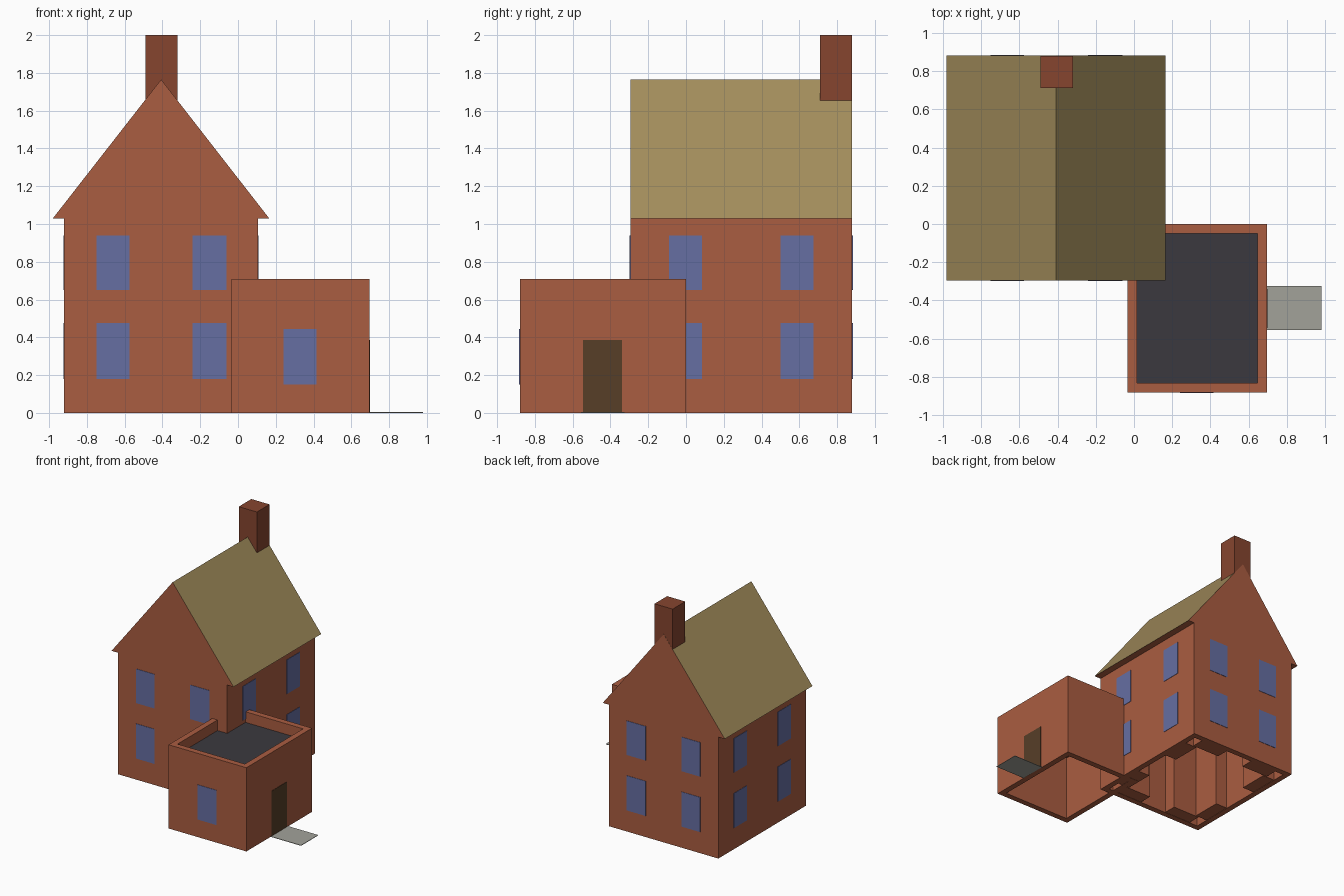
import bpy, bmesh

cube = bpy.data.objects.get("Cube")
if cube:
    bpy.data.objects.remove(cube, do_unlink=True)


def material(name, hex_code):
    """Flat colour given as an sRGB hex string."""
    rgb = [int(hex_code[i:i + 2], 16) / 255 for i in (0, 2, 4)]
    lin = [c / 12.92 if c < 0.04 else ((c + 0.055) / 1.055) ** 2.4 for c in rgb]
    mat = bpy.data.materials.new(name)
    mat.use_nodes = True
    mat.diffuse_color = (*lin, 1)
    mat.node_tree.nodes["Principled BSDF"].inputs["Base Color"].default_value = (*lin, 1)
    return mat


BRICK = material("brick", "AA5D41")
CHIMNEY = material("dark_brick", "86452F")
ROOF = material("roof_tan", "A38D5C")
GLASS = material("window_blue", "666EA2")
DOOR = material("door_brown", "573E27")
FLAT = material("flat_roof_charcoal", "3B393F")
STONE = material("path_grey", "A2A29A")


def finish(name, bm, *mats):
    bmesh.ops.recalc_face_normals(bm, faces=bm.faces)
    mesh = bpy.data.meshes.new(name)
    bm.to_mesh(mesh)
    bm.free()
    for m in mats:
        mesh.materials.append(m)
    obj = bpy.data.objects.new(name, mesh)
    bpy.context.collection.objects.link(obj)
    return obj


def box_mesh(xs, ys, zs):
    bm = bmesh.new()
    bmesh.ops.create_cube(bm, size=1)
    for v in bm.verts:
        v.co = [r[0] if c < 0 else r[1] for c, r in zip(v.co, (xs, ys, zs))]
    return bm


def box(name, mat, xs, ys, zs):
    return finish(name, box_mesh(xs, ys, zs), mat)


def pocket(bm, side, wall, depth):
    """Sink the top (side 1) or bottom (side -1) face, leaving a rim."""
    bm.normal_update()
    face = max(bm.faces, key=lambda f: f.normal.z * side)
    bmesh.ops.inset_region(bm, faces=[face], thickness=wall)
    floor = bmesh.ops.extrude_discrete_faces(bm, faces=[face])["faces"][0]
    for v in floor.verts:
        v.co.z -= side * depth
    return floor


# Main dimensions
HX, HY, EAVE = (-0.92, 0.105), (-0.295, 0.88), 1.03
AX, AY, PARAPET = (-0.035, 0.695), (-0.88, 0.0), 0.71
WALL, PLATE = 0.07, 0.003

# House walls, open underneath
bm = box_mesh(HX, HY, (0, EAVE))
pocket(bm, -1, WALL, EAVE - 0.03)
finish("house_walls", bm, BRICK)

# Gable roof: tan slopes, brick gable ends and eave undersides
bm = bmesh.new()
profile = [(-0.98, EAVE), (0.165, EAVE), (-0.407, 1.765)]
end = bm.faces.new([bm.verts.new((x, HY[0], z)) for x, z in profile])
ext = bmesh.ops.extrude_face_region(bm, geom=[end])["geom"]
for v in ext:
    if isinstance(v, bmesh.types.BMVert):
        v.co.y = HY[1]
bmesh.ops.recalc_face_normals(bm, faces=bm.faces)
for f in bm.faces:
    f.material_index = 1 if f.normal.z > 0.1 else 0
finish("gable_roof", bm, BRICK, ROOF)

# Chimney
box("chimney", CHIMNEY, (-0.49, -0.32), (0.71, HY[1] - 0.001), (1.18, 2.0))

# Extension with parapet and sunken flat roof, open underneath
bm = box_mesh(AX, AY, (0, PARAPET))
pocket(bm, 1, WALL, 0.09).material_index = 1
pocket(bm, -1, WALL, PARAPET - 0.15)
finish("extension_walls", bm, BRICK, FLAT)


def plate(name, mat, axis, at, side, span, zs):
    """Thin panel lying on a wall; axis is the wall's normal."""
    depth = sorted((at - side * PLATE, at + side * PLATE))
    xs, ys = (depth, span) if axis == "x" else (span, depth)
    return box(name, mat, xs, ys, zs)


# House windows and the inner piers behind each column of them
for axis, ends, columns in (("y", HY, ((-0.75, -0.575), (-0.24, -0.06))),
                            ("x", HX, ((-0.09, 0.085), (0.5, 0.675)))):
    for at, side, label in zip(ends, (-1, 1), ("low", "high")):
        for c, span in enumerate(columns):
            for s, zs in enumerate(((0.18, 0.475), (0.65, 0.94))):
                plate(f"window_{axis}_{label}_{c}_{s}", GLASS, axis, at, side, span, zs)
            inner = sorted((at - side * 0.05, at - side * 0.16))
            wide = (span[0] - 0.04, span[1] + 0.04)
            xs, ys = (inner, wide) if axis == "x" else (wide, inner)
            box(f"pier_{axis}_{label}_{c}", BRICK, xs, ys, (0.002, 1.0))

# Extension window, door and path
plate("extension_window", GLASS, "y", AY[0], -1, (0.24, 0.415), (0.15, 0.445))
plate("door", DOOR, "x", AX[1], 1, (-0.545, -0.34), (0, 0.385))
box("path", STONE, (AX[1], 0.98), (-0.555, -0.325), (0, 0.004))
